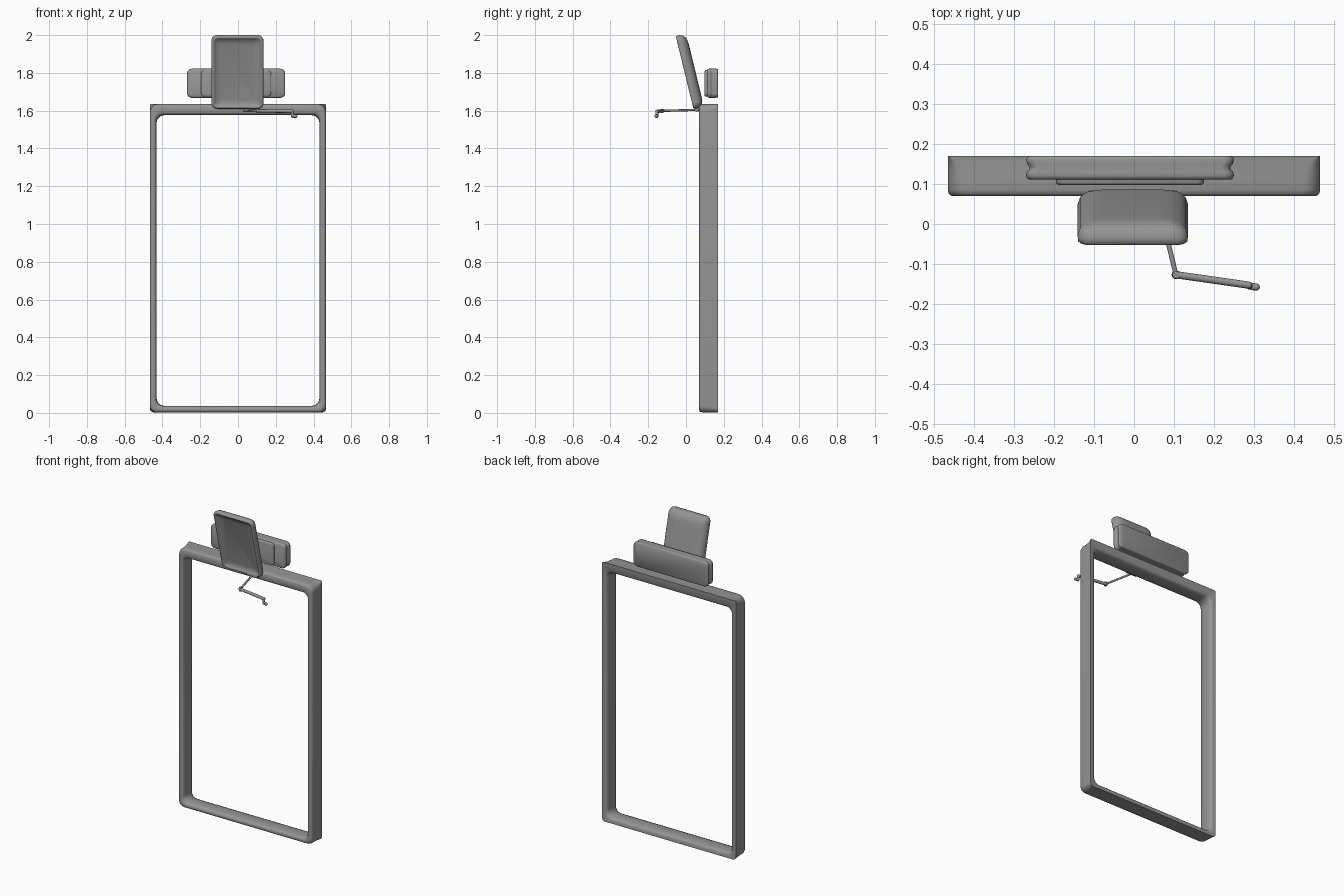
import bpy, bmesh, math
from mathutils import Vector, Matrix

if "Cube" in bpy.data.objects:
    bpy.data.objects.remove(bpy.data.objects["Cube"])

grey = bpy.data.materials.new("dark_grey")
grey.diffuse_color = (0.3, 0.3, 0.3, 1)
grey.use_nodes = True
grey.node_tree.nodes["Principled BSDF"].inputs["Base Color"].default_value = grey.diffuse_color


def outline(x0, x1, z0, z1, r, y, rb=None, n=6):
    """Rounded rectangle in the xz plane at depth y; rb is the lower corner radius."""
    pts = []
    rb = r if rb is None else rb
    for cx, cz, a0, q in ((x1 - r, z1 - r, 0, r), (x0 + r, z1 - r, 90, r),
                          (x0 + rb, z0 + rb, 180, rb), (x1 - rb, z0 + rb, 270, rb)):
        for i in range(n + 1):
            a = math.radians(a0 + 90 * i / n)
            pts.append((cx + q * math.cos(a), y, cz + q * math.sin(a)))
    return pts


def loft(name, rings, closed=False, matrix=None):
    """Skin a stack of outlines; either capped or closed into a ring."""
    bm = bmesh.new()
    loops = [[bm.verts.new(p) for p in ring] for ring in rings]
    n = len(loops[0])
    pairs = list(zip(loops, loops[1:]))
    if closed:
        pairs.append((loops[-1], loops[0]))
    for a, b in pairs:
        for i in range(n):
            j = (i + 1) % n
            bm.faces.new((a[i], a[j], b[j], b[i]))
    if not closed:
        bm.faces.new(loops[0])
        bm.faces.new(loops[-1])
    bmesh.ops.recalc_face_normals(bm, faces=bm.faces)
    if matrix:
        bm.transform(matrix)
    return finish(name, bm)


def finish(name, bm):
    mesh = bpy.data.meshes.new(name)
    bm.to_mesh(mesh)
    bm.free()
    mesh.materials.append(grey)
    ob = bpy.data.objects.new(name, mesh)
    bpy.context.collection.objects.link(ob)
    bpy.ops.object.select_all(action='DESELECT')
    ob.select_set(True)
    bpy.context.view_layer.objects.active = ob
    bpy.ops.object.shade_smooth_by_angle(angle=math.radians(50))
    return ob


def block(name, cx, cz, hw, hh, r, steps):
    """Rounded block from (depth, side inset, top inset) steps."""
    return loft(name, [outline(cx - hw + i, cx + hw - i, cz - hh + k, cz + hh - k,
                               max(r - k * 0.5, 0.004), y) for y, i, k in steps])


def rod(name, a, b, r):
    a, b = Vector(a), Vector(b)
    bm = bmesh.new()
    rot = (b - a).to_track_quat('Z', 'Y').to_matrix().to_4x4()
    bmesh.ops.create_cone(bm, cap_ends=True, segments=16, radius1=r, radius2=r,
                          depth=(b - a).length,
                          matrix=Matrix.Translation((a + b) / 2) @ rot)
    return finish(name, bm)


def ball(name, p, r):
    bm = bmesh.new()
    bmesh.ops.create_uvsphere(bm, u_segments=16, v_segments=10, radius=r,
                              matrix=Matrix.Translation(p))
    return finish(name, bm)


# tall frame: soft front corners, upper back corners flaring to points
W, H = 0.466, 1.635
loft("frame", [
    outline(-W, W, 0.003, H, 0.006, 0.17, 0.02),
    outline(-W, W, 0.003, H, 0.022, 0.158, 0.024),
    outline(-W, W, 0.003, H, 0.034, 0.14, 0.028),
    outline(-W, W, 0.003, H, 0.042, 0.11, 0.032),
    outline(-W, W, 0.003, H, 0.044, 0.085, 0.034),
    outline(-W + .003, W - .003, 0.006, H - .003, 0.044, 0.075, 0.034),
    outline(-W + .010, W - .010, 0.012, H - .010, 0.042, 0.07, 0.034),
    outline(-0.443, 0.443, 0.024, 1.590, 0.036, 0.07),
    outline(-0.436, 0.436, 0.031, 1.582, 0.038, 0.075),
    outline(-0.432, 0.432, 0.036, 1.577, 0.042, 0.09),
    outline(-0.431, 0.431, 0.037, 1.576, 0.042, 0.12),
    outline(-0.432, 0.432, 0.036, 1.577, 0.042, 0.15),
    outline(-0.436, 0.436, 0.031, 1.582, 0.038, 0.164),
    outline(-0.444, 0.444, 0.024, 1.590, 0.034, 0.17),
], closed=True)

# wide rear block with notched ends, and its front plate
block("rear_block", -0.01, 1.745, 0.26, 0.077, 0.025,
      [(0.17, 0.008, 0.004), (0.167, 0.002, 0.001), (0.16, 0, 0), (0.15, 0.003, 0),
       (0.143, 0.009, 0), (0.137, 0.009, 0), (0.13, 0.002, 0), (0.122, 0, 0),
       (0.115, 0.002, 0.002), (0.111, 0.008, 0.008)])
block("front_plate", -0.01, 1.745, 0.185, 0.07, 0.018,
      [(0.116, 0, 0), (0.103, 0, 0), (0.1, 0.002, 0.002), (0.098, 0.007, 0.007)])

# leaning panel with dished front and crowned back
tilt = Matrix.Translation((-0.003, 0.04, 1.608)) @ Matrix.Rotation(math.radians(13.7), 4, 'X')
steps = [(0.057, 0.06, 0.02), (0.055, 0.04, 0.025), (0.049, 0.02, 0.028),
         (0.036, 0.006, 0.03), (0.018, 0, 0.03), (0.005, 0.001, 0.03), (0.0, 0.007, 0.026),
         (0.001, 0.014, 0.022), (0.007, 0.020, 0.02), (0.013, 0.03, 0.02),
         (0.017, 0.05, 0.02)]
loft("leaning_panel", [outline(-0.138 + i, 0.138 - i, i * 0.8, 0.399 - i, r, y)
                       for y, i, r in steps], matrix=tilt)

# jointed arm under the panel
base, elbow, tip = (0.062, 0.05, 1.604), (0.105, -0.127, 1.599), (0.287, -0.153, 1.597)
low = (0.289, -0.155, 1.571)
rod("arm_pivot", (0.03, 0.055, 1.606), (0.10, 0.055, 1.606), 0.011)
rod("arm_mount", (0.062, 0.05, 1.606), (0.062, 0.085, 1.615), 0.013)
rod("upper_arm", base, elbow, 0.006)
ball("elbow_joint", elbow, 0.011)
rod("elbow_pin", (0.105, -0.127, 1.588), (0.105, -0.127, 1.610), 0.009)
rod("lower_arm", elbow, tip, 0.009)
ball("tip_joint", tip, 0.009)
rod("hook_drop", tip, low, 0.008)
ball("hook_joint", low, 0.009)
rod("hook_end", low, (0.306, -0.158, 1.571), 0.009)
ball("hook_tip", (0.306, -0.158, 1.571), 0.009)
